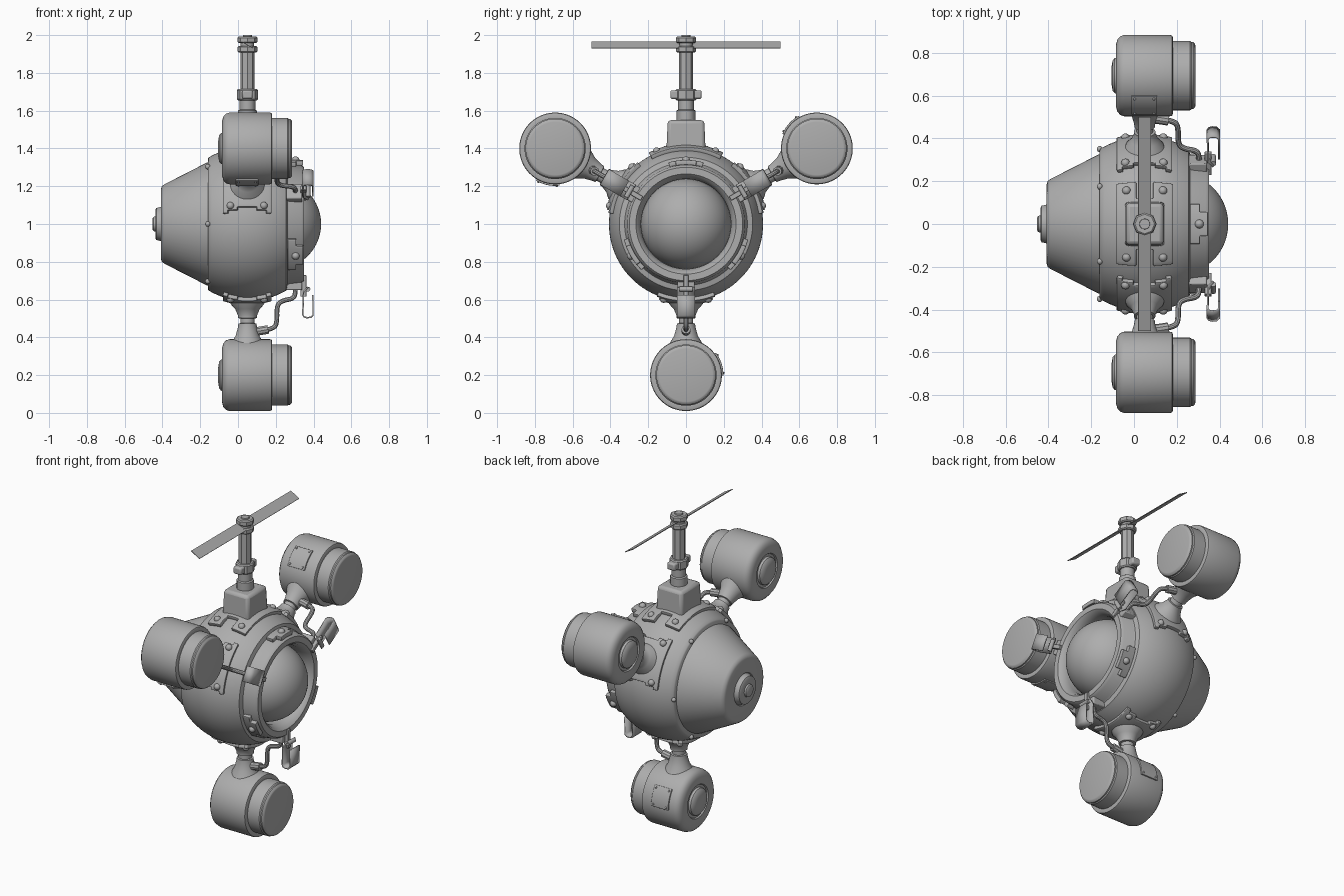
import bpy, bmesh, math
from mathutils import Matrix, Vector

if "Cube" in bpy.data.objects:
    bpy.data.objects.remove(bpy.data.objects["Cube"])

grey = bpy.data.materials.new("plain_grey")
grey.diffuse_color = (0.42, 0.42, 0.42, 1)
grey.use_nodes = True
grey.node_tree.nodes["Principled BSDF"].inputs["Base Color"].default_value = grey.diffuse_color

CENTRE = Matrix.Translation((0, 0, 1))
TO_X = Matrix.Rotation(math.pi / 2, 4, 'Y')      # turns a z lathe into an x lathe
HULL_R, HULL_X = 0.408, 0.05


def spin(angle):
    return CENTRE @ Matrix.Rotation(math.radians(angle), 4, 'X')


def at(x, y, z):
    return Matrix.Translation((x, y, z))


def hull(x, lift=0.0):
    return math.sqrt((HULL_R + lift) ** 2 - (x - HULL_X) ** 2)


def finish(name, bm, m, bevel=0.0, solid=0.0):
    bmesh.ops.recalc_face_normals(bm, faces=bm.faces)
    bm.transform(m)
    me = bpy.data.meshes.new(name)
    bm.to_mesh(me)
    bm.free()
    me.materials.append(grey)
    ob = bpy.data.objects.new(name, me)
    bpy.context.collection.objects.link(ob)
    if solid:
        s = ob.modifiers.new("solid", 'SOLIDIFY')
        s.thickness, s.offset = solid, 0
    if bevel:
        b = ob.modifiers.new("bevel", 'BEVEL')
        b.width, b.segments = bevel, 2
    return ob


def lathe(name, profile, m, n=64):
    """Spin (radius, height) points about z."""
    bm = bmesh.new()
    rings = []
    for r, h in profile:
        if r == 0:
            rings.append([bm.verts.new((0, 0, h))] * n)
        else:
            rings.append([bm.verts.new((r * math.cos(2 * math.pi * i / n),
                                        r * math.sin(2 * math.pi * i / n), h)) for i in range(n)])
    for a, b in zip(rings, rings[1:]):
        for i in range(n):
            j = (i + 1) % n
            f = list(dict.fromkeys((a[i], a[j], b[j], b[i])))
            if len(f) > 2:
                bm.faces.new(f)
    return finish(name, bm, m)


def box(name, x, y, z, m, bevel=0.006, top=1.0):
    """Box from (min, max) ranges; top scales the upper face."""
    bm = bmesh.new()
    bmesh.ops.create_cube(bm, size=1)
    for v in bm.verts:
        k = top if v.co.z > 0 else 1
        v.co = [(lo + hi) / 2 + c * s * (hi - lo) for (lo, hi), c, s in zip((x, y, z), v.co, (k, k, 1))]
    return finish(name, bm, m, bevel)


def patch(name, x0, x1, half, radius, m, thick, keep=lambda u, v: True, n=20):
    """Curved plate around the x axis, facing -z; keep(u, v) cuts its outline."""
    bm = bmesh.new()
    g = []
    for i in range(n + 1):
        x = x0 + (x1 - x0) * i / n
        row = []
        for j in range(n + 1):
            a = math.radians(half * (2 * j / n - 1))
            row.append(bm.verts.new((x, radius(x) * math.sin(a), -radius(x) * math.cos(a))))
        g.append(row)
    for i in range(n):
        for j in range(n):
            if keep((2 * i + 1) / n - 1, (2 * j + 1) / n - 1):
                bm.faces.new((g[i][j], g[i + 1][j], g[i + 1][j + 1], g[i][j + 1]))
    bmesh.ops.delete(bm, geom=[v for v in bm.verts if not v.link_faces], context='VERTS')
    return finish(name, bm, m, 0.003, thick)


def rivet(name, x, angle, r, m, size=0.02):
    """Domed rivet on a surface of radius r, angle measured from -z."""
    bm = bmesh.new()
    bmesh.ops.create_uvsphere(bm, u_segments=16, v_segments=8, radius=size)
    a = math.radians(angle)
    return finish(name, bm, m @ at(x, r * math.sin(a), -r * math.cos(a)))


def pipe(name, pts, r, m):
    cu = bpy.data.curves.new(name, 'CURVE')
    cu.dimensions, cu.bevel_depth, cu.bevel_resolution, cu.use_fill_caps = '3D', r, 3, True
    sp = cu.splines.new('NURBS')
    sp.points.add(len(pts) - 1)
    for p, (x, z) in zip(sp.points, pts):
        p.co = (*(m @ Vector((x, 0, z))), 1)
    sp.order_u, sp.use_endpoint_u, sp.resolution_u = 3, True, 6
    cu.materials.append(grey)
    bpy.context.collection.objects.link(bpy.data.objects.new(name, cu))


# Round hull with front rim, rear cone and glass dome
HX = CENTRE @ TO_X
shell = [(0, -0.16), (0.345, -0.16)]
shell += [(hull(x), x) for x in [-0.155 + 0.41 * i / 24 for i in range(25)]]
shell += [(0.325, 0.262), (0.32, 0.27), (0.312, 0.335), (0.30, 0.35), (0.265, 0.35),
          (0.25, 0.335), (0.238, 0.30), (0.238, 0.22), (0, 0.22)]
lathe("hull", shell, HX, 96)
lathe("rear_cone", [(0.325, -0.15), (0.325, -0.165), (0.21, -0.39), (0.20, -0.403), (0.185, -0.408),
                    (0.10, -0.408), (0.095, -0.403), (0.09, -0.41), (0.085, -0.432), (0.075, -0.437),
                    (0.04, -0.437), (0.038, -0.447), (0.03, -0.452), (0, -0.452)], HX)
lathe("front_dome", [(0.238 * math.cos(a), 0.202 + 0.238 * math.sin(a))
                     for a in [math.pi / 2 * i / 20 for i in range(20)]] + [(0, 0.44)], HX)
for k in range(6):
    rivet("hull_edge_rivet", -0.16, 30 + 60 * k, 0.35, CENTRE, 0.014)

# Three arms, each with a pod, plates, pipe and clip
pod = [(0, -0.106), (0.04, -0.105), (0.07, -0.10), (0.082, -0.09), (0.085, -0.076), (0.10, -0.076),
       (0.105, -0.084), (0.145, -0.084), (0.168, -0.078), (0.184, -0.064), (0.19, -0.045), (0.19, 0.168),
       (0.187, 0.178), (0.18, 0.181), (0.162, 0.181), (0.162, 0.262), (0.157, 0.268), (0.157, 0.276),
       (0.148, 0.285), (0.14, 0.287), (0, 0.287)]
strut = [(0.10, -0.39), (0.088, -0.425), (0.065, -0.45), (0.05, -0.485), (0.05, -0.498), (0.038, -0.50),
         (0.038, -0.525), (0.048, -0.527), (0.05, -0.545), (0.062, -0.59), (0.085, -0.63), (0.10, -0.66)]
for ang in (0, 120, -120):
    m = spin(ang)
    low = m @ at(0, 0, -0.8)
    lathe("pod", pod, low @ TO_X)
    lathe("strut", strut, m @ at(0.05, 0, 0), 32)
    patch("strut_plate", -0.078, 0.175, 22, lambda x: hull(x, 0.008), m, 0.024,
          lambda u, v: abs(v) < 0.75 + 0.25 * abs(u))
    for x in (-0.04, 0.137):
        for a in (-16.5, 16.5):
            rivet("strut_rivet", x, a, hull(x, 0.016), m)
    # inspection plate on the pod's side
    side = low @ Matrix.Rotation(math.radians(108), 4, 'X')
    patch("pod_plate", -0.012, 0.108, 19, lambda x: 0.192, side, 0.012)
    for x in (0.003, 0.093):
        for a in (-14.5, 14.5):
            rivet("pod_rivet", x, a, 0.198, side, 0.006)
    # feed pipe with socket
    pipe("feed_socket", [(0.05, -0.575), (0.10, -0.57), (0.16, -0.558)], 0.024, m)
    pipe("feed_pipe", [(0.13, -0.565), (0.19, -0.555), (0.207, -0.52), (0.205, -0.43), (0.235, -0.405),
                       (0.295, -0.395), (0.305, -0.36), (0.305, -0.30)], 0.013, m)
    # rim bracket, hinge and bent clip
    box("rim_bracket", (0.255, 0.34), (-0.045, 0.045), (-0.35, -0.30), m)
    box("rim_strap", (0.33, 0.362), (-0.013, 0.013), (-0.385, -0.27), m, 0.003)
    lathe("clip_hinge", [(0, -0.035), (0.013, -0.035), (0.013, 0.035), (0, 0.035)],
          m @ at(0.37, 0, -0.345) @ Matrix.Rotation(math.pi / 2, 4, 'X'), 16)
    bm = bmesh.new()
    path = [(0.37, -0.335), (0.347, -0.36), (0.343, -0.48), (0.35, -0.492), (0.365, -0.496),
            (0.385, -0.494), (0.397, -0.482), (0.397, -0.375)]
    rows = [[bm.verts.new((x, y, z)) for y in (-0.047, 0.047)] for x, z in path]
    for a, b in zip(rows, rows[1:]):
        bm.faces.new((a[0], a[1], b[1], b[0]))
    finish("bent_clip", bm, m, 0, 0.008)

    # rim tab between the arms
    t = spin(ang + 180)
    patch("rim_tab", 0.262, 0.345, 16, lambda x: 0.326, t, 0.026,
          lambda u, v: abs(v) < 0.6 or u < 0.1)
    rivet("rim_tab_bolt", 0.305, 0, 0.337, t, 0.021)

# Mast saddle plate with notched ends
top = spin(180)
patch("mast_plate", -0.08, 0.18, 27.5, lambda x: hull(x, 0.008), top, 0.024,
      lambda u, v: abs(v) < 0.62 or abs(u) > 0.25)
for x in (-0.035, 0.135):
    for a in (-22, 22):
        rivet("mast_rivet", x, a, hull(x, 0.016), top)
box("mast_block", (-0.045, 0.145), (-0.105, 0.105), (1.36, 1.55), CENTRE @ at(0, 0, -1), 0.018, 0.92)

# Mast, nuts and tilted blade
mast = at(0.05, 0, 0)
lathe("mast_collar", [(0.05, 1.54), (0.05, 1.60), (0.042, 1.605), (0.042, 1.66)], mast, 12)
lathe("mast_nut", [(0, 1.655), (0.05, 1.655), (0.056, 1.662), (0.056, 1.708), (0.05, 1.715), (0, 1.715)], mast, 8)
box("mast_nut_wings", (-0.028, 0.028), (-0.083, 0.083), (1.662, 1.708), mast, 0.01)
lathe("mast_rod", [(0.038, 1.70), (0.038, 1.93)], mast, 8)
for z in (1.908, 1.958):
    lathe("hub_nut", [(0, z), (0.046, z), (0.053, z + 0.006), (0.053, z + 0.028),
                      (0.046, z + 0.034), (0, z + 0.034)], mast, 8)
lathe("hub_core", [(0.036, 1.92), (0.036, 1.97)], mast, 16)
lathe("hub_cap", [(0.026, 1.985), (0.024, 2.0), (0, 2.0)], mast, 16)
box("rotor_blade", (-0.034, 0.034), (-0.5, 0.5), (-0.002, 0.002),
    at(0.05, 0, 1.948) @ Matrix.Rotation(math.radians(30), 4, 'Y'), 0)

# Turn pipes into meshes and smooth everything, keeping hard edges
bpy.ops.object.select_all(action='SELECT')
bpy.context.view_layer.objects.active = bpy.data.objects["hull"]
for ob in bpy.data.objects:
    ob.select_set(ob.type == 'CURVE')
bpy.context.view_layer.objects.active = bpy.data.objects["feed_pipe"]
bpy.ops.object.convert(target='MESH')
bpy.ops.object.select_all(action='SELECT')
bpy.ops.object.shade_smooth_by_angle(angle=math.radians(35))
